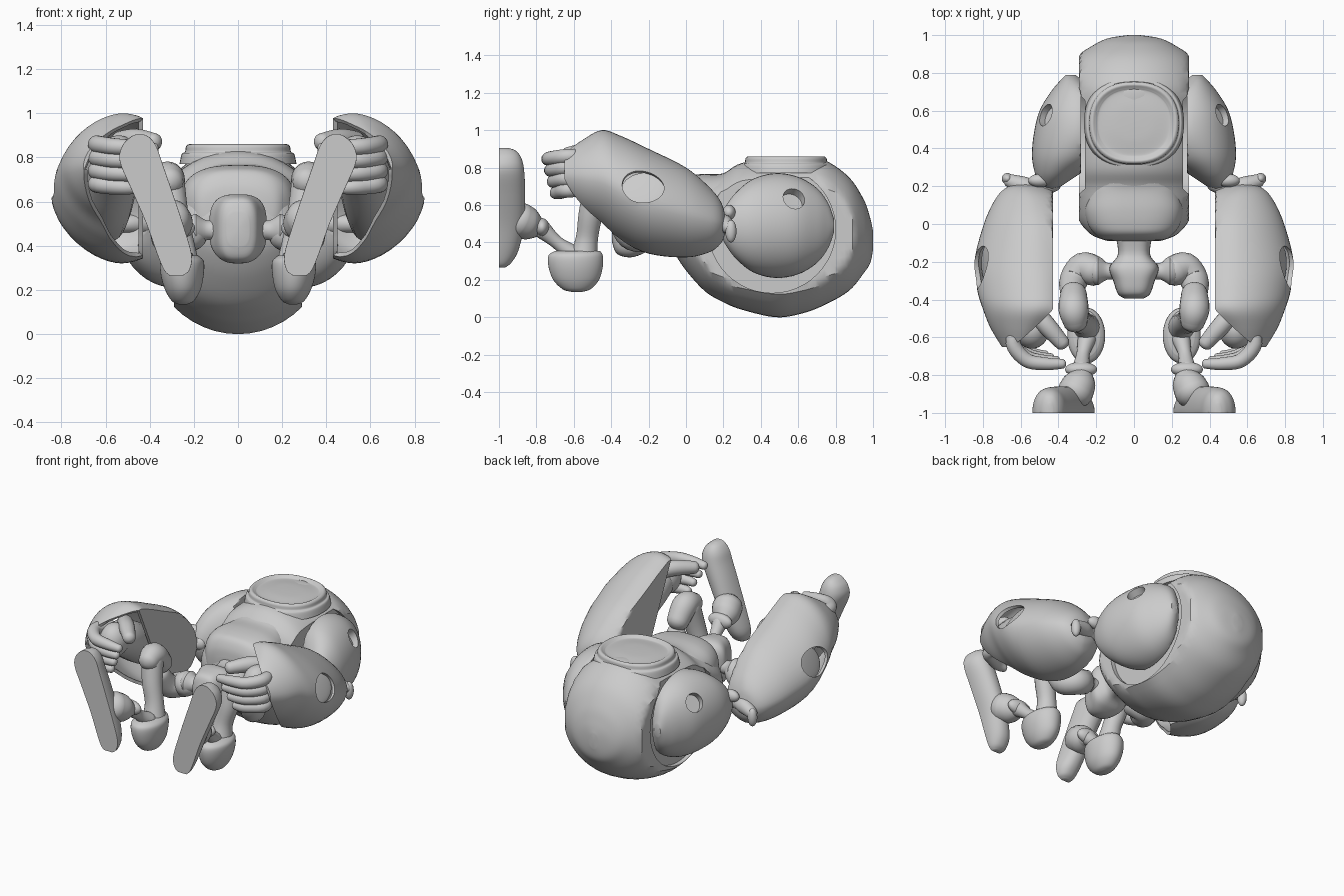
import bpy, bmesh, math
from mathutils import Vector

cube = bpy.data.objects.get("Cube")
if cube:
    bpy.data.objects.remove(cube, do_unlink=True)

grey = bpy.data.materials.new("plain_grey")
grey.use_nodes = True
tone = (0.6, 0.6, 0.6, 1)
grey.diffuse_color = tone
grey.node_tree.nodes["Principled BSDF"].inputs["Base Color"].default_value = tone
SEG = 48


def spline(rows, steps=5):
    """Catmull-Rom resampling of rows of numbers."""
    rows = [Vector(r) for r in rows]
    result = []
    for i in range(len(rows) - 1):
        a, b, c, d = rows[max(i - 1, 0)], rows[i], rows[i + 1], rows[min(i + 2, len(rows) - 1)]
        for k in range(steps):
            t = k / steps
            result.append(b + (c - a) * t / 2 + (a * 2 - b * 5 + c * 4 - d) * t * t / 2
                          + (b * 3 - a - c * 3 + d) * t ** 3 / 2)
    return result + [rows[-1]]


def smooth(obj, angle):
    bpy.ops.object.select_all(action="DESELECT")
    bpy.context.view_layer.objects.active = obj
    obj.select_set(True)
    bpy.ops.object.shade_smooth_by_angle(angle=math.radians(angle))


def finish(name, bm, mirror=True, angle=40):
    bmesh.ops.recalc_face_normals(bm, faces=bm.faces)
    mesh = bpy.data.meshes.new(name)
    bm.to_mesh(mesh)
    bm.free()
    obj = bpy.data.objects.new(name, mesh)
    bpy.context.collection.objects.link(obj)
    mesh.materials.append(grey)
    smooth(obj, angle)
    if mirror:
        obj.modifiers.new("Mirror", "MIRROR").use_mirror_merge = False
    return obj


def skin(rings):
    """Bridge rings of points and close both ends with a fan."""
    bm = bmesh.new()
    loops = [[bm.verts.new(p) for p in ring] for ring in rings]
    n = len(rings[0])
    for lower, upper in zip(loops, loops[1:]):
        for i in range(n):
            j = (i + 1) % n
            bm.faces.new((lower[i], lower[j], upper[j], upper[i]))
    for loop in (loops[0], loops[-1]):
        tip = bm.verts.new(sum((v.co for v in loop), Vector()) / n)
        for i in range(n):
            bm.faces.new((loop[i], loop[(i + 1) % n], tip))
    return bm


def loft(rows, axis="y", power=2.0, low=(-9, -9), high=9):
    """Rows are position, then low and high limits across each cross axis."""
    rings = []
    for t, a0, a1, b0, b1 in spline(rows):
        ring = []
        for i in range(SEG):
            w = math.tau * i / SEG
            c, s = math.cos(w), math.sin(w)
            a = (a0 + a1) / 2 + (a1 - a0) / 2 * math.copysign(abs(c) ** (2 / power), c)
            b = (b0 + b1) / 2 + (b1 - b0) / 2 * math.copysign(abs(s) ** (2 / power), s)
            a = min(max(a, low[0]), high)
            b = max(b, low[1])
            ring.append((a, t, b) if axis == "y" else (a, b, t))
        rings.append(ring)
    return skin(rings)


def tube(name, rows, sides=20):
    """Round-ended tube through rows of x, y, z, radius."""
    path = [(p.xyz, p.w) for p in spline(rows)]
    for end, nxt in ((0, 1), (-1, -2)):
        tip, r = path[end]
        out = (tip - path[nxt][0]).normalized()
        dome = [(tip + out * r * math.sin(w) * 0.8, r * math.cos(w)) for w in (0.4, 0.8, 1.2, 1.5)]
        path = dome[::-1] + path if end == 0 else path + dome
    rings, side = [], None
    for i, (p, r) in enumerate(path):
        t = (path[min(i + 1, len(path) - 1)][0] - path[max(i - 1, 0)][0]).normalized()
        side = side or t.orthogonal()
        side = (side - t * side.dot(t)).normalized()
        up = t.cross(side)
        rings.append([p + (side * math.cos(math.tau * k / sides) + up * math.sin(math.tau * k / sides)) * r
                      for k in range(sides)])
    return finish(name, skin(rings))


def blob(name, centre, size, turn=(0, 0, 1)):
    bm = bmesh.new()
    bmesh.ops.create_uvsphere(bm, u_segments=32, v_segments=20, radius=1)
    bmesh.ops.scale(bm, vec=size, verts=bm.verts)
    quat = Vector((0, 0, 1)).rotation_difference(Vector(turn))
    bmesh.ops.rotate(bm, matrix=quat.to_matrix(), verts=bm.verts)
    bmesh.ops.translate(bm, vec=centre, verts=bm.verts)
    return finish(name, bm)


def cut_hole(obj, centre, direction, radii, depth):
    """Round recess along a direction, applied at once."""
    bm = bmesh.new()
    bmesh.ops.create_cone(bm, cap_ends=True, segments=48, radius1=1, radius2=1, depth=depth)
    bmesh.ops.scale(bm, vec=(*radii, 1), verts=bm.verts)
    quat = Vector(direction).to_track_quat("Z", "Y")
    bmesh.ops.rotate(bm, matrix=quat.to_matrix(), verts=bm.verts)
    bmesh.ops.translate(bm, vec=centre, verts=bm.verts)
    cutter = finish("hole_cutter", bm, False)
    cutter.hide_render = True
    mod = obj.modifiers.new("Hole", "BOOLEAN")
    mod.object, mod.operation, mod.solver = cutter, "DIFFERENCE", "EXACT"
    bpy.context.view_layer.objects.active = obj
    bpy.ops.object.modifier_apply(modifier="Hole")
    bpy.data.objects.remove(cutter, do_unlink=True)
    smooth(obj, 35)


# Body: big round shell with flat sides and a round recess for each shoulder
outline = [(1.0, .03, .36, .46), (.985, .13, .29, .53), (.95, .21, .235, .63), (.87, .32, .14, .75),
           (.74, .385, .065, .84), (.62, .4, .02, .848), (.48, .41, 0, .84), (.3, .4, .04, .825),
           (.2, .38, .08, .77), (.1, .34, .14, .75), (0, .28, .25, .72), (-.06, .22, .34, .66), (-.09, .14, .4, .6)]
body = finish("body", loft([(y, -h, h, a, b) for y, h, a, b in outline], low=(-.29, -9), high=.29), False, 30)
for sign in (-1, 1):
    cut_hole(body, (.36 * sign, .46, .47), (1, 0, 0), (.34, .34), .2)

# Chest: squared block under the porthole
chest = [(.32, .24, .4, .8), (.22, .22, .4, .775), (.17, .24, .4, .765), (.08, .26, .4, .765),
         (0, .245, .4, .755), (-.05, .21, .42, .735), (-.08, .17, .45, .68), (-.09, .1, .5, .62)]
finish("chest", loft([(y, -h, h, a, b) for y, h, a, b in chest], power=2.7), False)

# Porthole: raised rim with a shallow lens
rim = [(.77, .265), (.815, .255), (.825, .24), (.85, .235), (.86, .22), (.85, .2),
       (.845, .18), (.852, .1), (.854, .02)]
finish("porthole", loft([(z, -r, r, .535 - r * .92, .535 + r * .92) for z, r in rim], "z", 2.3), False)

# Shoulder domes with a small round socket
shoulder = finish("shoulder", loft([
    (.79, .31, .36, .45, .53), (.76, .27, .39, .37, .61), (.7, .17, .44, .29, .69), (.6, .08, .5, .23, .75),
    (.48, .05, .53, .21, .77), (.36, .14, .54, .24, .74), (.27, .28, .525, .31, .67),
    (.21, .37, .5, .39, .59), (.185, .41, .47, .45, .53)], low=(.28, -9)), False)
cut_hole(shoulder, (.475, .58, .64), (.75, .3, .55), (.06, .06), .11)

# Elbow links
tube("elbow_link", [(.43, .22, .5, .05), (.5, .18, .5, .04), (.58, .2, .5, .05), (.66, .23, .48, .035)])
blob("elbow_knob", (.67, .24, .46), (.03, .03, .06))
blob("elbow_pin", (.5, .23, .56), (.06, .035, .04))

# Forearm: hollow shell with a flat inner side, open toward the hand
arm = loft([
    (.21, .53, .62, .45, .54), (.19, .46, .68, .4, .61), (.13, .36, .735, .35, .69), (0, .26, .795, .32, .8),
    (-.2, .21, .845, .34, .9), (-.35, .21, .83, .41, .97), (-.45, .24, .8, .48, 1.0),
    (-.55, .36, .76, .55, .95), (-.65, .5, .7, .64, .88)], power=1.75, low=(.43, -9))
bmesh.ops.bisect_plane(arm, geom=arm.verts[:] + arm.edges[:] + arm.faces[:], clear_outer=True,
                       plane_co=(.42, -.42, .93), plane_no=(-.16, -.14, -.065))
forearm = finish("forearm", arm, False)
shell = forearm.modifiers.new("Shell", "SOLIDIFY")
shell.thickness = .02
bpy.ops.object.modifier_apply(modifier="Shell")
cut_hole(forearm, (.82, -.23, .7), (1, -.1, .45), (.11, .09), .16)
for part in (shoulder, forearm):
    part.modifiers.new("Mirror", "MIRROR").use_mirror_merge = False
blob("forearm_dish", (.765, -.23, .68), (.1, .12, .012), (1, -.1, .45))
tube("inner_arm", [(.6, .1, .5, .09), (.6, -.15, .58, .12), (.57, -.4, .73, .12), (.56, -.52, .78, .1)])

# Hand: palm, four curled fingers and a thumb
blob("palm", (.54, -.56, .79), (.09, .1, .11))
for i in range(4):
    z, lift = .86 - .06 * i, .015 * i
    tube(f"finger_{i + 1}", [(.6, -.52, z, .036), (.64, -.63, z, .04), (.57, -.72 + lift, z - .01, .038),
                             (.47 + lift, -.74 + lift, z - .015, .034), (.38 + lift * 2, -.74 + lift, z - .02, .026)])
tube("thumb", [(.53, -.46, .87, .05), (.46, -.54, .88, .05), (.38, -.63, .87, .04)])

# Pelvis
finish("pelvis", loft([
    (-.05, -.1, .1, .36, .62), (-.16, -.085, .085, .38, .6), (-.23, -.13, .13, .34, .63),
    (-.3, -.11, .11, .32, .63), (-.37, -.085, .085, .34, .61), (-.395, -.05, .05, .4, .55)], power=3), False)
tube("hip_axle", [(.08, -.25, .47, .05), (.14, -.25, .47, .045), (.19, -.25, .47, .075)])

# Legs: thigh, knee, shin column, heel bowl and ankle strut
tube("thigh", [(.21, -.25, .46, .08), (.27, -.23, .43, .08), (.32, -.3, .44, .075), (.33, -.37, .54, .06)])
tube("knee", [(.32, -.37, .62, .07), (.32, -.45, .7, .08), (.31, -.52, .69, .065)])
tube("shin", [(.31, -.48, .68, .07), (.29, -.51, .55, .065), (.26, -.53, .42, .06), (.25, -.55, .3, .08)])
finish("heel_bowl", loft([
    (.135, .23, .27, -.61, -.56), (.15, .2, .3, -.66, -.51), (.2, .17, .33, -.71, -.465),
    (.27, .155, .35, -.735, -.445), (.33, .155, .35, -.735, -.445), (.355, .18, .32, -.7, -.46)], "z"))
tube("ankle_strut", [(.25, -.61, .34, .05), (.27, -.69, .4, .035), (.28, -.77, .47, .05)])
blob("ankle_pin", (.28, -.77, .48), (.085, .04, .05))

# Feet: flat soles pressed against one plane
tube("instep", [(.27, -.785, .475, .05), (.285, -.835, .495, .085), (.31, -.89, .52, .095)])
finish("foot", loft([
    (.265, .25, .31, -1.02, -.97), (.29, .22, .335, -1.06, -.935), (.36, .21, .365, -1.1, -.895),
    (.5, .25, .415, -1.13, -.865), (.65, .3, .48, -1.13, -.86), (.78, .345, .535, -1.13, -.865),
    (.85, .37, .525, -1.1, -.88), (.89, .4, .49, -1.06, -.91), (.905, .43, .46, -1.03, -.95)],
    "z", 2.2, low=(-9, -1)))
